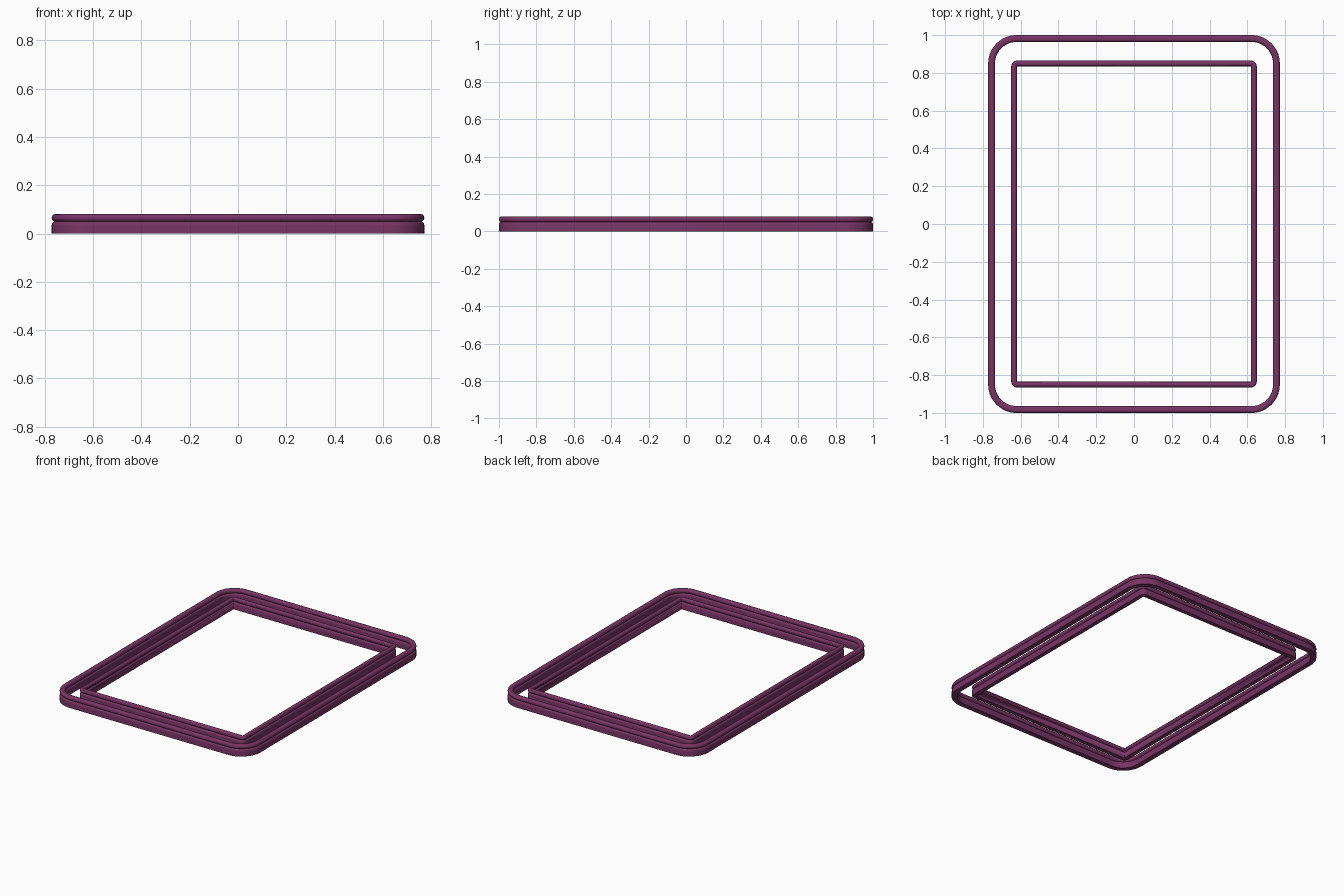
import bpy, bmesh, math

if "Cube" in bpy.data.objects:
    bpy.data.objects.remove(bpy.data.objects["Cube"])

plum = bpy.data.materials.new("plum")
plum.diffuse_color = (0.19, 0.035, 0.13, 1)
plum.use_nodes = True
plum.node_tree.nodes["Principled BSDF"].inputs["Base Color"].default_value = plum.diffuse_color


def half_profile(w):
    """Right half of the rim section: flat-bottomed bead, groove, round bead."""
    h = w / 2
    pts = [(h, 0.0), (h, 0.034)]
    pts += [(h - 0.008 + 0.008 * math.cos(a), 0.036 + 0.012 * math.sin(a))
            for a in (math.pi / 6, math.pi / 3, math.pi / 2)]
    r = 0.013
    pts += [(h - r + r * math.cos(math.radians(a)), 0.065 + 0.015 * math.sin(math.radians(a)))
            for a in range(-75, 91, 15)]
    return pts


def rounded_rect(hx, hy, r, n):
    """Centre line of a rounded rectangle, as points with outward mitre vectors."""
    path = []
    for q, (sx, sy) in enumerate(((1, 1), (-1, 1), (-1, -1), (1, -1))):
        for i in range(n + 1):
            a = math.pi / 2 * (q + i / n)
            path.append((sx * (hx - r), sy * (hy - r), math.cos(a), math.sin(a)))
    return path


def rim(name, hx, hy, r, w, n):
    """Sweep the section around a rounded rectangle given by its outer edge."""
    half = half_profile(w)
    section = half + [(-x, z) for x, z in reversed(half)]
    bm = bmesh.new()
    rings = []
    for cx, cy, dx, dy in rounded_rect(hx, hy, r, n):
        rings.append([bm.verts.new((cx + dx * (r - w / 2 + x), cy + dy * (r - w / 2 + x), z))
                      for x, z in section])
    m = len(section)
    for i, ring in enumerate(rings):
        nxt = rings[(i + 1) % len(rings)]
        for j in range(m):
            k = (j + 1) % m
            bm.faces.new((ring[j], nxt[j], nxt[k], ring[k]))
    bmesh.ops.remove_doubles(bm, verts=bm.verts, dist=1e-5)
    bmesh.ops.recalc_face_normals(bm, faces=bm.faces)
    mesh = bpy.data.meshes.new(name)
    bm.to_mesh(mesh)
    bm.free()
    mesh.materials.append(plum)
    ob = bpy.data.objects.new(name, mesh)
    bpy.context.collection.objects.link(ob)
    bpy.context.view_layer.objects.active = ob
    ob.select_set(True)
    bpy.ops.object.shade_smooth_by_angle(angle=math.radians(35))
    ob.select_set(False)


# Outer and inner rims
rim("outer_rim", 0.772, 1.0, 0.15, 0.036, 16)
rim("inner_rim", 0.65, 0.865, 0.03, 0.030, 8)
